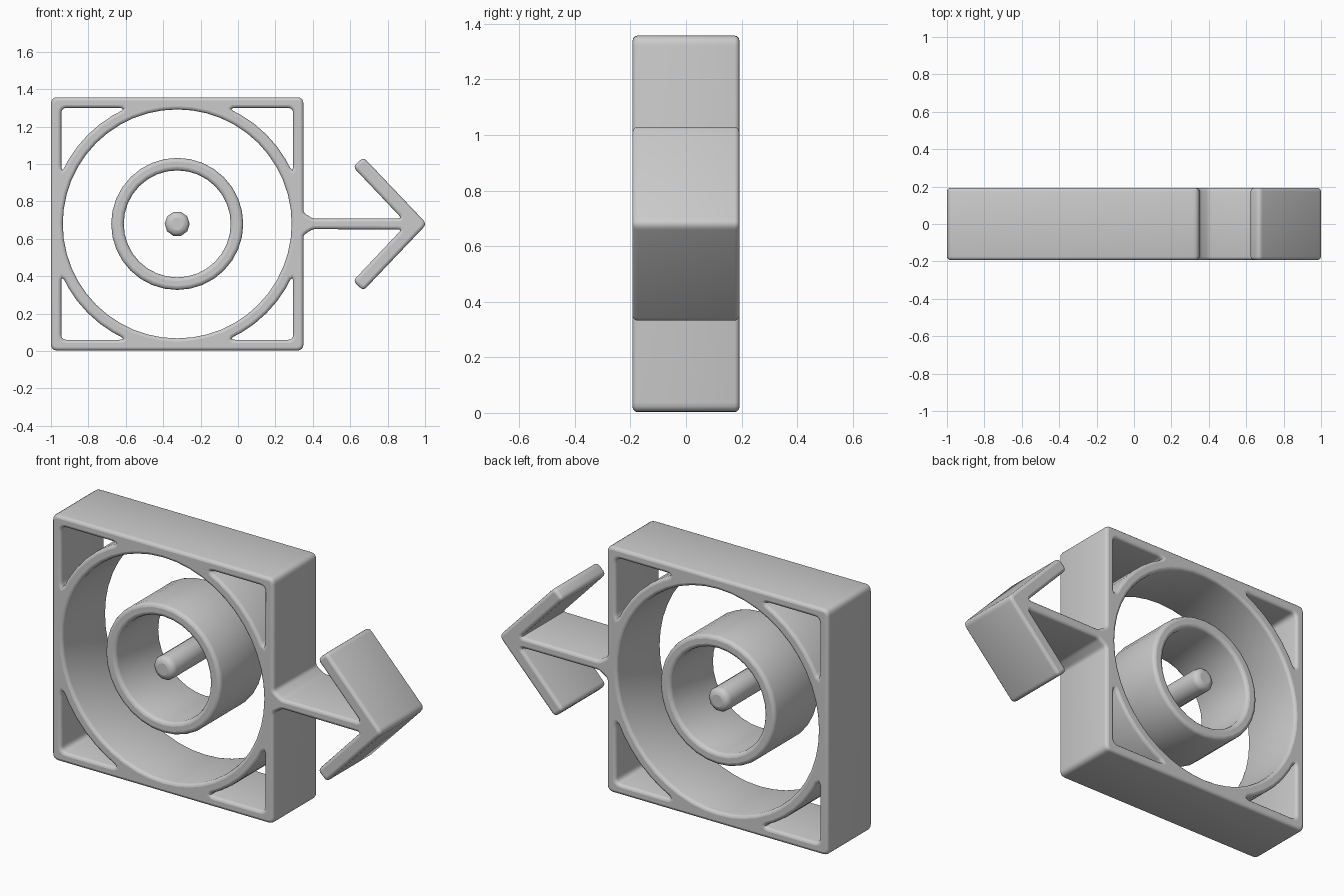
import bpy, bmesh
from math import sin, cos, pi, radians, asin, degrees
from mathutils import Vector

cube = bpy.data.objects.get("Cube")
if cube:
    bpy.data.objects.remove(cube)

grey = bpy.data.materials.new("light grey")
grey.use_nodes = True
COLOUR = (0.6, 0.6, 0.6, 1)
grey.diffuse_color = COLOUR
grey.node_tree.nodes["Principled BSDF"].inputs["Base Color"].default_value = COLOUR

CX, CZ = -0.325, 0.68      # centre of the square and its circles
HALF, DEPTH = 0.677, 0.192


def circle(radius, count):
    return [Vector((CX + radius * cos(2 * pi * i / count),
                    CZ + radius * sin(2 * pi * i / count))) for i in range(count)]


def rounded(corners, steps=4):
    """Round the corners of a polygon given as (x, z, cut length)."""
    result = []
    for i, (x, z, cut) in enumerate(corners):
        p = Vector((x, z))
        if not cut:
            result.append(p)
            continue
        before = Vector(corners[i - 1][:2])
        after = Vector(corners[(i + 1) % len(corners)][:2])
        a = p + (before - p).normalized() * cut
        b = p + (after - p).normalized() * cut
        for k in range(steps + 1):
            t = k / steps
            result.append(a * (1 - t) ** 2 + p * 2 * t * (1 - t) + b * t * t)
    return result


def inset(loop, amount):
    """Move a loop to its left, which is into the material."""
    result = []
    for i, p in enumerate(loop):
        e1 = (p - loop[i - 1]).normalized()
        e2 = (loop[(i + 1) % len(loop)] - p).normalized()
        n1, n2 = Vector((-e1.y, e1.x)), Vector((-e2.y, e2.x))
        result.append(p + (n1 + n2) * amount / max(1 + n1.dot(n2), 0.6))
    return result


def solid(name, outline, holes=(), bevel=0.017, steps=3):
    """Extrude an outline with holes along y, with rounded rims."""
    section = []
    for k in range(steps + 1):
        t = pi / 2 * k / steps
        section.append((bevel * (1 - sin(t)), -(DEPTH - bevel) - bevel * cos(t)))
    section += [(shift, -y) for shift, y in reversed(section)]

    bm = bmesh.new()
    for loop in [outline] + [list(reversed(h)) for h in holes]:
        rings = [[bm.verts.new((p.x, y, p.y)) for p in inset(loop, shift)]
                 for shift, y in section]
        for r1, r2 in zip(rings, rings[1:]):
            for i in range(len(loop)):
                bm.faces.new((r1[i - 1], r1[i], r2[i], r2[i - 1]))
    # Front and back faces
    rims = [e for e in bm.edges if e.is_boundary]
    for side in (-1, 1):
        edges = [e for e in rims if e.verts[0].co.y * side > 0]
        bmesh.ops.triangle_fill(bm, use_beauty=True, use_dissolve=False,
                                edges=edges, normal=(0, side, 0))
    bmesh.ops.recalc_face_normals(bm, faces=bm.faces[:])
    mesh = bpy.data.meshes.new(name)
    bm.to_mesh(mesh)
    bm.free()
    mesh.materials.append(grey)
    obj = bpy.data.objects.new(name, mesh)
    bpy.context.collection.objects.link(obj)
    bpy.ops.object.select_all(action='DESELECT')
    obj.select_set(True)
    bpy.context.view_layer.objects.active = obj
    bpy.ops.object.shade_smooth_by_angle(angle=radians(35))
    for face in mesh.polygons:
        if abs(face.normal.y) > 0.999:
            face.use_smooth = False
    return obj


# Square frame outline joined to the arrow: upper half, then mirrored
upper = [(1.01, 0, 0.03), (0.67, 0.357, 0.025), (0.615, 0.305, 0.025),
         (0.875, 0.03, 0.02), (0.40, 0.028, 0.015), (0.35, 0.06, 0.015),
         (0.35, HALF, 0.035), (-1.0, HALF, 0.035)]
lower = [(x, -z, cut) for x, z, cut in reversed(upper[1:])]
outline = rounded([(x, z + CZ, cut) for x, z, cut in upper + lower])


# Corner openings between the square wall and the large ring
def corner_hole(turns):
    wall, radius, arcs = 0.62, 0.675, 6
    top = asin(wall / radius)
    low = pi / 2 - top
    points = [(wall, wall, 0.03)]
    for i in range(arcs + 1):
        a = top + (low - top) * i / arcs
        points.append((radius * cos(a), radius * sin(a),
                       0.05 if i in (0, arcs) else 0))
    for _ in range(turns):
        points = [(-z, x, cut) for x, z, cut in points]
    return rounded([(x + CX, z + CZ, cut) for x, z, cut in points])


holes = [circle(0.612, 48)] + [corner_hole(k) for k in range(4)]
solid("frame_with_arrow", outline, holes)

# Free inner ring and centre pin
solid("inner_ring", circle(0.353, 32), [circle(0.286, 32)], bevel=0.02)
solid("centre_pin", circle(0.067, 10), bevel=0.032)
